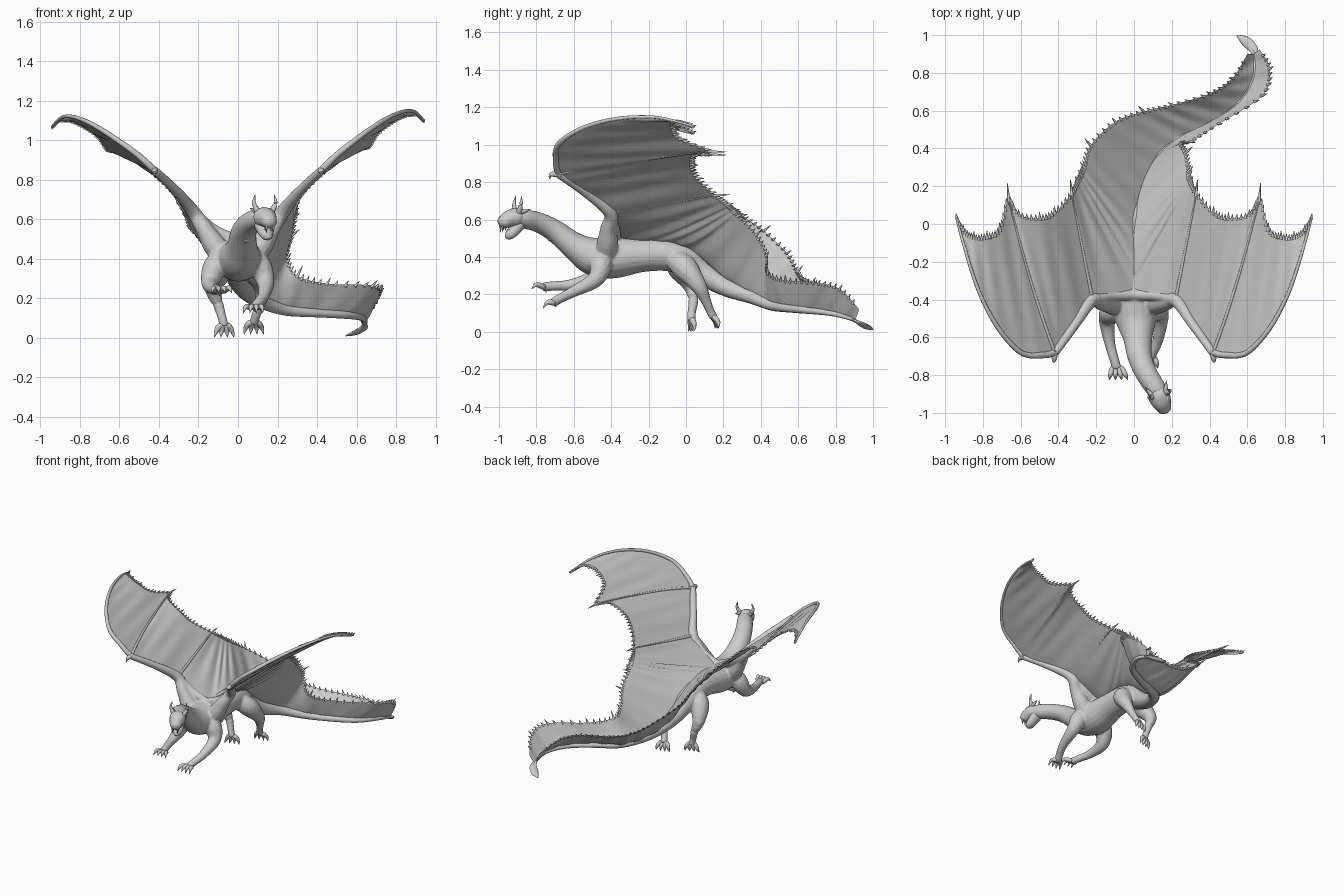
import bpy, bmesh, math
from mathutils import Vector as V

if "Cube" in bpy.data.objects:
    bpy.data.objects.remove(bpy.data.objects["Cube"])

hide = bpy.data.materials.new("grey_hide")
hide.use_nodes = True
hide.diffuse_color = (0.6, 0.6, 0.6, 1)
hide.node_tree.nodes["Principled BSDF"].inputs["Base Color"].default_value = (0.6, 0.6, 0.6, 1)


def finish(name, bm):
    bmesh.ops.recalc_face_normals(bm, faces=bm.faces)
    me = bpy.data.meshes.new(name)
    bm.to_mesh(me)
    bm.free()
    me.materials.append(hide)
    ob = bpy.data.objects.new(name, me)
    bpy.context.collection.objects.link(ob)
    for o in bpy.context.selected_objects:
        o.select_set(False)
    bpy.context.view_layer.objects.active = ob
    ob.select_set(True)
    bpy.ops.object.shade_smooth_by_angle(angle=math.radians(60))
    return ob


def spline(pts, u):
    """Smooth curve through points of any dimension, u in 0..len-1."""
    n = len(pts)
    i = min(int(u), n - 2)
    t = u - i
    a, b, c, d = (pts[max(0, min(n - 1, k))] for k in (i - 1, i, i + 1, i + 2))
    return [q + t / 2 * (r - p + t * (2 * p - 5 * q + 4 * r - s + t * (3 * (q - r) + s - p)))
            for p, q, r, s in zip(a, b, c, d)]


def tube(bm, pts, wide=1, segs=12, steps=5):
    """Tapered round limb; each point is x, y, z, radius."""
    count = (len(pts) - 1) * steps + 1
    samples = [spline(pts, k / steps) for k in range(count)]
    rings = []
    for k, s in enumerate(samples):
        d = V(samples[min(k + 1, count - 1)][:3]) - V(samples[max(k - 1, 0)][:3])
        d.normalize()
        side = d.cross(V((0, 0, 1)) if abs(d.z) < 0.93 else V((0, 1, 0))).normalized()
        up = side.cross(d)
        r = max(s[3], 0.001)
        rings.append([bm.verts.new(V(s[:3]) + side * r * wide * math.cos(2 * math.pi * j / segs)
                                   + up * r * math.sin(2 * math.pi * j / segs)) for j in range(segs)])
    for a, b in zip(rings, rings[1:]):
        for j in range(segs):
            bm.faces.new((a[j], a[j - 1], b[j - 1], b[j]))
    bm.faces.new(rings[0])
    bm.faces.new(rings[-1][::-1])


def limb(name, *paths, wide=1):
    bm = bmesh.new()
    for p in paths:
        tube(bm, p, wide)
    return finish(name, bm)


def taper(start, end, r0, r1=0.001, bend=(0, 0, 0)):
    a, b = V(start), V(end)
    m = (a + b) / 2 + V(bend)
    return [(*a, r0), (*m, r0 * 0.6 + r1 * 0.4), (*b, r1)]


# Neck, torso, tail, legs and wing arms, fused into one skin
trunk = [
    (.15, -.93, .605, .04), (.115, -.87, .603, .05), (.065, -.79, .585, .054), (.03, -.7, .538, .06),
    (.02, -.6, .46, .073), (.01, -.5, .405, .102), (0, -.39, .395, .11), (0, -.24, .41, .092),
    (0, -.1, .41, .086), (0, 0, .376, .082), (.01, .1, .305, .064), (.05, .22, .235, .049),
    (.115, .35, .185, .036), (.24, .46, .14, .028), (.4, .54, .125, .022), (.55, .64, .115, .02),
    (.63, .77, .1, .016), (.64, .88, .07, .012), (.6, .95, .03, .009)]
left_fore = [(.05, -.46, .43, .05), (.11, -.455, .36, .062), (.14, -.485, .28, .045),
             (.13, -.6, .215, .03), (.105, -.67, .18, .026), (.085, -.71, .155, .025)]
right_fore = [(-.05, -.46, .43, .05), (-.115, -.465, .36, .062), (-.142, -.51, .28, .045),
              (-.13, -.62, .25, .03), (-.11, -.7, .245, .026), (-.09, -.765, .24, .025)]
left_hind = [(.03, -.07, .4, .05), (.09, -.01, .345, .068), (.125, .065, .25, .045),
             (.11, .105, .17, .028), (.09, .13, .11, .023), (.08, .15, .075, .024)]
right_hind = [(-.03, -.07, .4, .05), (-.09, -.035, .345, .068), (-.125, .025, .25, .045),
              (-.1, .04, .17, .028), (-.08, .03, .1, .023), (-.07, .03, .06, .024)]
wing_arm = [(.05, -.43, .38, .06), (.12, -.42, .47, .058), (.17, -.415, .55, .044),
            (.225, -.405, .635, .036), (.31, -.53, .74, .026), (.42, -.685, .845, .022)]
shoulder_bar = [(0, -.375, .49, .03), (.12, -.38, .545, .028), (.22, -.4, .635, .024)]
bm = bmesh.new()
tube(bm, trunk, 1.08, 20)
for path in (left_fore, right_fore, left_hind, right_hind):
    tube(bm, path)
for path in (wing_arm, shoulder_bar):
    for s in (1, -1):
        tube(bm, [(x * s, y, z, r) for x, y, z, r in path])
body = finish("body", bm)
fuse = body.modifiers.new("Fuse", "REMESH")
fuse.mode, fuse.voxel_size, fuse.use_smooth_shade = "VOXEL", .007, True
soften = body.modifiers.new("Soften", "SMOOTH")
soften.factor, soften.iterations = .5, 4

# Leaf-shaped blade at the tail tip
limb("tail_blade", [(.645, .89, .065, .006), (.63, .93, .045, .011), (.59, .968, .025, .012),
                    (.545, .998, .01, .002)], wide=2.2)

# Throat and chest bands
bands = []
for y, x, z, w in ((-.77, .055, .537, .036), (-.72, .038, .498, .04), (-.67, .028, .457, .045),
                   (-.62, .022, .415, .05), (-.57, .018, .375, .06)):
    bands.append([(x - w, y, z + .035, .006), (x, y - .006, z, .015), (x + w, y, z + .035, .006)])
limb("throat_bands", *bands)

# Head with gaping jaws
limb("skull", [(.115, -.875, .605, .035), (.13, -.905, .61, .052), (.145, -.94, .605, .048),
               (.158, -.97, .59, .038), (.166, -.988, .578, .029), (.17, -.997, .572, .012)], wide=1.1)
limb("lower_jaw", [(.125, -.895, .575, .036), (.138, -.922, .54, .032), (.148, -.945, .515, .025),
                   (.154, -.96, .502, .01)], wide=1.3)
fwd = V((.3, -.9, 0)).normalized()
across = V((.95, .31, 0))
mid = V((.135, -.905, .61))
horns, brows, teeth, ears = [], [], [], []
for s in (-1, 1):
    base = mid + across * s * .038 + V((0, 0, .03))
    horns.append(taper(base, base + across * s * .012 + V((0, .01, .085)), .016, bend=across * s * .014))
    ears.append(taper(base - fwd * .01, base - fwd * .06 + across * s * .02 + V((0, 0, .015)), .014))
    eye = mid + across * s * .037 + fwd * .03 + V((0, 0, .014))
    brows.append(taper(eye - fwd * .025, eye + fwd * .035 - across * s * .015, .014, .005, (0, 0, .01)))
    for k, drop in ((.085, -.035), (.07, -.025)):
        root = mid + fwd * k + across * s * .018 + V((0, 0, -.045))
        teeth.append(taper(root, root + V((0, 0, drop)), .006))
    root = V((.15, -.95, .52)) + across * s * .017
    teeth.append(taper(root, root + V((0, 0, .03)), .005))
limb("horns", *horns)
limb("cheek_frills", *ears)
limb("brows", *brows)
limb("fangs", *teeth)


# Spread clawed toes on each foot
def toes(name, path, aim, spread, curl):
    foot, aim, spread, curl = V(path[-1][:3]), V(aim), V(spread), V(curl)
    digits = []
    for k in (-1.5, -.5, .5, 1.5):
        root = foot + spread * k * .015
        knuckle = root + aim * .035 + spread * k * .012 - curl * .012
        tip = knuckle + aim * .025 + spread * k * .006 + curl * .024
        digits.append([(*foot, .014), (*root, .015), (*knuckle, .012), (*tip, .001)])
    digits.append(taper(foot, foot - aim * .02 + curl * .03, .011))
    limb(name, *digits)


toes("left_fore_toes", left_fore, (-.15, -.9, -.3), (1, 0, 0), (0, 0, -1))
toes("right_fore_toes", right_fore, (.15, -1, 0), (1, 0, 0), (0, 0, -1))
toes("left_hind_toes", left_hind, (0, .3, -.85), (1, .2, 0), (0, -.3, -.5))
toes("right_hind_toes", right_hind, (0, 0, -.9), (1, .3, 0), (0, -.3, -.3))

# Wing skin stations: inner line (spine, arm, leading finger) and trailing edge
tail_spine = [(.635, .9, .07), (.63, .77, .11), (.55, .64, .13), (.4, .54, .145), (.24, .46, .165),
              (.115, .35, .22), (.04, .2, .305), (0, 0, .462), (0, -.18, .508)]
left_fin = [(.665, .925, .12), (.72, .82, .23), (.68, .68, .265), (.45, .53, .275), (.3, .435, .315),
            (.25, .43, .41), (.275, .375, .52), (.29, .28, .62), (.29, .25, .65)]
right_fin = [(.6, .9, .14), (.52, .77, .22), (.4, .69, .255), (.2, .63, .275), (.05, .595, .32),
             (-.1, .54, .42), (-.23, .415, .54), (-.265, .3, .62), (-.28, .255, .65)]
wing_lead = [(0, -.36, .5), (.22, -.4, .64), (.3, -.52, .73), (.38, -.62, .80), (.42, -.68, .845),
             (.5, -.695, .925), (.6, -.68, 1.005), (.72, -.55, 1.09), (.82, -.36, 1.14),
             (.89, -.15, 1.145), (.94, .03, 1.1)]
wing_trail = [(.3, .22, .68), (.33, .16, .73), (.42, .06, .82), (.5, .03, .895), (.61, .05, .955),
              (.665, .13, .965), (.71, -.03, 1.03), (.78, -.07, 1.085), (.85, -.07, 1.12),
              (.905, -.03, 1.125), (.945, .05, 1.095)]
wrist = len(tail_spine) + 4
long_spikes = {4: .06, 6: .06, 10: .07, 14: .08}


def build_wing(side, s, fin, droop):
    def place(pts):
        return [(x * s, y, z - droop * max(0, x - .4)) for x, y, z in pts]
    inner = tail_spine + place(wing_lead)
    outer = fin + place(wing_trail)
    last = len(inner) - 1

    def skin(u, v):
        p = V(spline(inner, u)).lerp(V(spline(outer, u)), v)
        fold = .007 * math.sin(u * 9) if u < 10 else .003 * math.cos(u * 6.28)
        p.z += 4 * v * (1 - v) * (fold - .004)
        return p

    def underside(u, v):
        web = math.sin(math.pi * max(0, min(1, (u - 3) / 7)))
        return skin(u, v) - V((0, 0, .008 * (1 - v) + math.sin(math.pi * v ** .6) * (.006 + .055 * web)))

    # Membrane: upper skin, and an underside that webs down onto the flank
    bm = bmesh.new()
    steps, cross = 10, 12
    for sheet in (skin, underside):
        grid = [[bm.verts.new(sheet(i / steps, j / cross)) for j in range(cross + 1)]
                for i in range(last * steps + 1)]
        for a, b in zip(grid, grid[1:]):
            for j in range(cross):
                bm.faces.new((a[j], a[j + 1], b[j + 1], b[j]))
    bmesh.ops.remove_doubles(bm, verts=bm.verts, dist=.0001)
    finish(side + "_wing_membrane", bm)

    # Serrated trailing edge with a few long spikes
    bm = bmesh.new()
    for i in range(2, last * 5):
        u = i / 5
        edge = skin(u, 1)
        out = (edge - skin(u, .9)).normalized()
        along = (skin(u + .1, 1) - skin(u - .1, 1)).normalized()
        size = long_spikes.get(u, .022 if i % 5 else .035)
        tube(bm, taper(edge - out * .012, edge + out * size - along * .2 * size, .009), segs=6, steps=2)
    finish(side + "_edge_spines", bm)

    # Finger bones and thumb claw
    lead = [(*skin(wrist + k / 2, 0), .018 - .001 * k) for k in range(13)]
    ribs = [[(*skin(u + du * (k / 6 - 1), k / 6), .01 - .001 * k) for k in range(7)]
            for u, du in ((14, 1), (10, 0))]
    limb(side + "_wing_fingers", lead, *ribs)
    limb(side + "_thumb_claw", taper((.42 * s, -.67, .845), (.425 * s, -.73, .815), .02, bend=(0, -.02, .01)))


build_wing("left", 1, left_fin, 0)
build_wing("right", -1, right_fin, .06)
